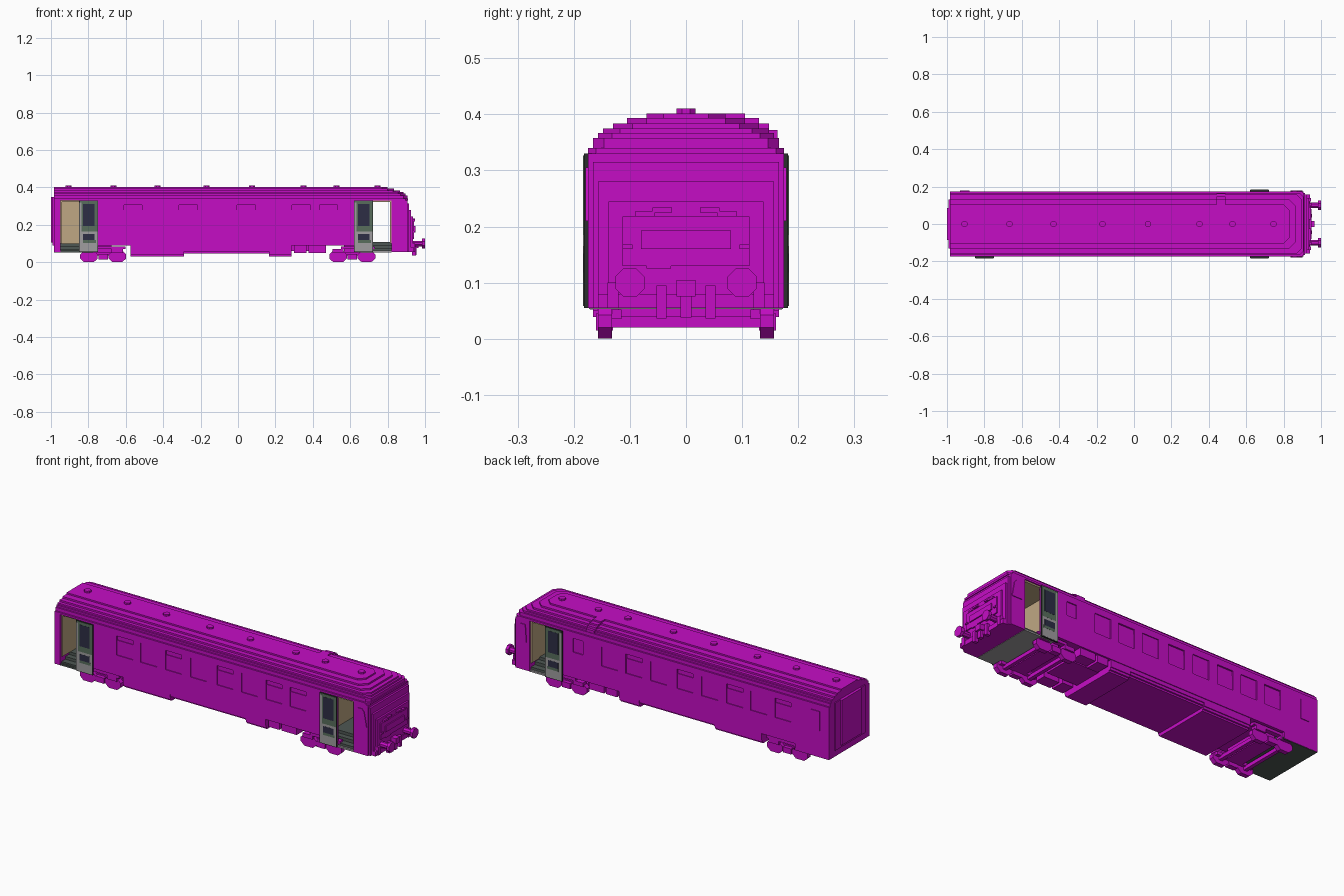
import bpy, bmesh, math
from mathutils import Vector

cube = bpy.data.objects.get("Cube")
if cube:
    bpy.data.objects.remove(cube, do_unlink=True)


def material(name, rgb):
    m = bpy.data.materials.new(name)
    m.use_nodes = True
    m.diffuse_color = (*rgb, 1)
    m.node_tree.nodes["Principled BSDF"].inputs["Base Color"].default_value = (*rgb, 1)
    return m


MAGENTA = material("magenta", (0.56, 0.004, 0.56))
TAN = material("tan", (0.52, 0.39, 0.23))
CHARCOAL = material("charcoal", (0.024, 0.028, 0.026))
STEP = material("dark_slate", (0.076, 0.095, 0.088))
GREY = material("light_grey", (0.35, 0.34, 0.35))
GREEN = material("grey_green", (0.098, 0.155, 0.107))
NAVY = material("navy_glass", (0.026, 0.027, 0.06))


def finish(name, bm, mat):
    bmesh.ops.recalc_face_normals(bm, faces=bm.faces)
    me = bpy.data.meshes.new(name)
    bm.to_mesh(me)
    bm.free()
    me.materials.append(mat)
    ob = bpy.data.objects.new(name, me)
    bpy.context.collection.objects.link(ob)
    return ob


def boxes(name, mat, items):
    """One object from boxes given as (x0, x1, y0, y1, z0, z1)."""
    bm = bmesh.new()
    for x0, x1, y0, y1, z0, z1 in items:
        vs = bmesh.ops.create_cube(bm, size=1)["verts"]
        for v in vs:
            v.co = Vector(((x0 + x1) / 2 + v.co.x * (x1 - x0),
                           (y0 + y1) / 2 + v.co.y * (y1 - y0),
                           (z0 + z1) / 2 + v.co.z * (z1 - z0)))
    return finish(name, bm, mat)


def both(items):
    """Add the copy of each box on the other side of y = 0."""
    return items + [(a, b, -d, -c, e, f) for a, b, c, d, e, f in items]


def prisms(name, mat, items):
    """One object from (points, extrusion vector) prisms."""
    bm = bmesh.new()
    for pts, vec in items:
        f = bm.faces.new([bm.verts.new(p) for p in pts])
        new = bmesh.ops.extrude_face_region(bm, geom=[f])["geom"]
        bmesh.ops.translate(bm, vec=vec, verts=[v for v in new if isinstance(v, bmesh.types.BMVert)])
    return finish(name, bm, mat)


W = 0.175       # half width of the body
WALL_TOP = 0.33

# Passenger saloon with recessed windows
saloon = boxes("saloon", MAGENTA, [(-0.78, 0.64, -W, W, 0.09, WALL_TOP)])
starts = [-0.61, -0.465, -0.315, -0.165, -0.005, 0.143, 0.29]
cuts = []
for i, x in enumerate(starts + [0.435]):
    cuts.append((x, x + 0.098, -0.2, -W + 0.005, 0.20, 0.305))
    if i in (0, 2, 4, 6, 7):
        cuts.append((x, x + 0.098, -0.2, -W + 0.009, 0.28, 0.305))
for i, x in enumerate([-0.757] + starts):
    cuts.append((x, x + 0.098, W - 0.005, 0.2, 0.20, 0.305))
    if i % 2 == 0:
        cuts.append((x, x + 0.098, W - 0.009, 0.2, 0.28, 0.305))
cuts.append((0.50, 0.56, W - 0.006, 0.2, 0.23, 0.305))
cutter = boxes("window_cutter", MAGENTA, cuts)
cutter.hide_render = True
mod = saloon.modifiers.new("windows", "BOOLEAN")
mod.operation, mod.object, mod.solver = "DIFFERENCE", cutter, "EXACT"
mod.use_self = True
deps = bpy.context.evaluated_depsgraph_get()
saloon_mesh = bpy.data.meshes.new_from_object(saloon.evaluated_get(deps))
saloon.modifiers.clear()
saloon.data = saloon_mesh
bpy.data.objects.remove(cutter, do_unlink=True)

# Outer walls around the two entrance lobbies
boxes("lobby_walls", MAGENTA, both([(0.64, 0.72, 0.163, W, 0.055, WALL_TOP)]) + [
    (-0.985, -0.95, -W, W, 0.055, WALL_TOP),
    (-0.95, -0.78, 0.163, W, 0.055, WALL_TOP),
    (-0.85, -0.78, -W, -0.163, 0.055, WALL_TOP),
    (-0.93, -0.88, W, W + 0.004, 0.20, 0.305)])

# Lobby linings, floors and steps
boxes("lobby_lining", TAN, [
    (-0.95, -0.78, 0.155, 0.163, 0.10, WALL_TOP),
    (-0.788, -0.78, -0.163, 0.155, 0.10, WALL_TOP),
    (-0.95, -0.942, -0.165, 0.155, 0.10, WALL_TOP),
    (-0.95, -0.78, -0.165, 0.163, 0.322, WALL_TOP),
    (0.64, 0.648, -0.163, 0.163, 0.10, WALL_TOP),
    (0.812, 0.82, -0.168, 0.168, 0.10, WALL_TOP),
    (0.64, 0.82, -0.168, 0.168, 0.322, WALL_TOP)])
boxes("entrance_steps", STEP, both([
    (0.65, 0.82, 0.13, 0.163, 0.06, 0.075),
    (0.65, 0.82, 0.10, 0.13, 0.06, 0.092)]) + [
    (0.65, 0.82, -0.10, 0.10, 0.06, 0.108),
    (-0.95, -0.78, -0.163, -0.13, 0.06, 0.07),
    (-0.95, -0.78, -0.13, -0.10, 0.06, 0.085),
    (-0.95, -0.78, -0.10, 0.163, 0.06, 0.10)])
boxes("rear_lobby_base", STEP, [(-0.983, -0.775, -0.173, 0.173, 0.053, 0.062)])
boxes("front_lobby_base", GREY, [(0.64, 0.82, -0.173, 0.173, 0.053, 0.062)])

# Stepped cab front, each block narrower and further forward
boxes("cab", MAGENTA, [
    (0.82, 0.905, -W, W, 0.055, WALL_TOP),
    (0.90, 0.915, -0.166, 0.166, 0.055, 0.315),
    (0.91, 0.925, -0.157, 0.157, 0.055, 0.28),
    (0.92, 0.935, -0.138, 0.138, 0.08, 0.245),
    (0.93, 0.942, -0.113, 0.113, 0.13, 0.218),
    (0.94, 0.948, -0.08, 0.08, 0.16, 0.193),
    (0.92, 0.94, -0.157, 0.157, 0.055, 0.08),
    (0.93, 0.942, -0.07, -0.027, 0.125, 0.14)] + both([
    (0.93, 0.946, 0.025, 0.06, 0.225, 0.234),
    (0.93, 0.946, 0.055, 0.09, 0.218, 0.228),
    (0.94, 0.948, 0.095, 0.113, 0.16, 0.168)]))
prisms("cab_side_windows", MAGENTA, [
    ([(0.838, s * W, 0.21), (0.9, s * W, 0.21), (0.885, s * W, 0.29),
      (0.872, s * W, 0.305), (0.845, s * W, 0.305)], (0, s * 0.004, 0)) for s in (-1, 1)])

# Stepped roof with a chamfered front
layers = [(0.33, 0.34, W, 0.91, 0.015), (0.34, 0.358, 0.166, 0.905, 0.02),
          (0.358, 0.367, 0.157, 0.895, 0.025), (0.367, 0.375, 0.148, 0.885, 0.03),
          (0.375, 0.384, 0.13, 0.865, 0.035), (0.384, 0.393, 0.105, 0.835, 0.035),
          (0.393, 0.401, 0.07, 0.80, 0.03)]
prisms("roof", MAGENTA, [
    ([(-0.985, -h, z0), (xf - c, -h, z0), (xf, c - h, z0), (xf, h - c, z0),
      (xf - c, h, z0), (-0.985, h, z0)], (0, 0, z1 - z0)) for z0, z1, h, xf, c in layers])
boxes("roof_exhaust_cover", MAGENTA, [
    (0.44, 0.49, 0.06, 0.105, 0.38, 0.401), (0.44, 0.49, 0.10, 0.13, 0.37, 0.393),
    (0.44, 0.49, 0.12, 0.148, 0.36, 0.384), (0.44, 0.49, 0.14, 0.163, 0.34, 0.372)])


def ring(n, r, place):
    return [place(r * math.cos(math.tau * (i + 0.5) / n), r * math.sin(math.tau * (i + 0.5) / n))
            for i in range(n)]


prisms("roof_vents", MAGENTA, [
    (ring(8, 0.018, lambda a, b: (x + a, b, 0.398)), (0, 0, 0.012))
    for x in (-0.906, -0.666, -0.43, -0.168, 0.075, 0.35, 0.527, 0.746)])

# Rear gangway plate
boxes("rear_gangway", MAGENTA, [(-0.991, -0.98, -0.13, 0.13, 0.09, 0.35),
                                (-1.0, -0.98, -0.086, 0.086, 0.105, 0.35)])

# Sliding doors parked outside the walls
for name, x, s in (("rear_right_door", -0.85, -1), ("front_right_door", 0.62, -1),
                   ("front_left_door", 0.62, 1)):
    def plate(part, mat, x0, x1, z0, z1, depth):
        ys = sorted((s * (W - 0.001), s * (W + depth)))
        return boxes(name + part, mat, [(x + x0, x + x1, *ys, z0, z1)])
    plate("", CHARCOAL, 0, 0.102, 0.055, 0.33, 0.0070)
    plate("_lower_panel", GREY, 0.004, 0.098, 0.058, 0.185, 0.0078)
    plate("_upper_panel", GREEN, 0.004, 0.098, 0.165, 0.327, 0.0082)
    plate("_edge_strip", GREY, 0.002, 0.014, 0.058, 0.32, 0.0086)
    plate("_window", NAVY, 0.022, 0.084, 0.195, 0.312, 0.0090)
    plate("_lower_window", NAVY, 0.022, 0.084, 0.118, 0.152, 0.0084)
    plate("_middle_trim", GREEN, 0.022, 0.090, 0.104, 0.118, 0.0084)

# Underfloor equipment with stepped lower edges
under = []
for x0, x1, z in ((-0.575, -0.29, 0.03), (-0.29, 0.165, 0.048), (0.165, 0.285, 0.03)):
    under += [(x0, x1, -0.171, 0.171, z + 0.022, 0.092),
              (x0, x1, -0.166, 0.166, z + 0.009, 0.08),
              (x0, x1, -0.157, 0.157, z, 0.06)]
boxes("underfloor_boxes", MAGENTA, under + both([
    (0.30, 0.365, 0.09, 0.166, 0.05, 0.092), (0.378, 0.47, 0.10, 0.166, 0.05, 0.092)]) + [
    (0.285, 0.47, -0.08, 0.08, 0.06, 0.092)])

# Bogies: wheel covers, frames and axles
wheel_parts, frame_parts = [], []
for wheels in ((-0.797, -0.645), (0.535, 0.687)):
    mid = sum(wheels) / 2
    for x in wheels:
        for y in (-0.157, 0.132):
            wheel_parts.append(([(x + a, y, z) for a, z in (
                (-0.025, 0), (0.025, 0), (0.047, 0.02), (0.047, 0.042), (0.03, 0.058),
                (-0.03, 0.058), (-0.047, 0.042), (-0.047, 0.02))], (0, 0.025, 0)))
        frame_parts += [(x - 0.01, x + 0.01, -0.135, 0.135, 0.02, 0.04)]
        frame_parts += both([(x - 0.03, x + 0.03, 0.132, 0.166, 0.05, 0.072)])
    frame_parts += both([(mid - 0.11, mid + 0.11, 0.115, 0.14, 0.035, 0.052),
                         (mid - 0.025, mid + 0.025, 0.13, 0.16, 0.015, 0.045),
                         (mid - 0.06, mid + 0.12, 0.14, 0.166, 0.07, 0.085)])
    frame_parts += [(mid - 0.045, mid + 0.045, -0.12, 0.12, 0.035, 0.092)]
prisms("wheel_covers", MAGENTA, wheel_parts)
boxes("bogie_frames", MAGENTA, frame_parts)

# Buffers, coupler and front hoses
buffers = []
for y in (-0.1, 0.1):
    buffers.append((ring(8, 0.016, lambda a, b: (0.93, y + a, 0.1 + b)), (0.06, 0, 0)))
    buffers.append((ring(8, 0.028, lambda a, b: (0.984, y + a, 0.1 + b)), (0.016, 0, 0)))
prisms("buffers", MAGENTA, buffers)
boxes("coupler", MAGENTA, [(0.93, 0.965, -0.017, 0.017, 0.075, 0.105),
                           (0.935, 0.955, -0.01, 0.01, 0.038, 0.08)])
boxes("front_hoses", MAGENTA, both([(0.93, 0.952, 0.035, 0.053, 0.036, 0.095),
                                    (0.92, 0.945, 0.12, 0.14, 0.055, 0.1)]))
